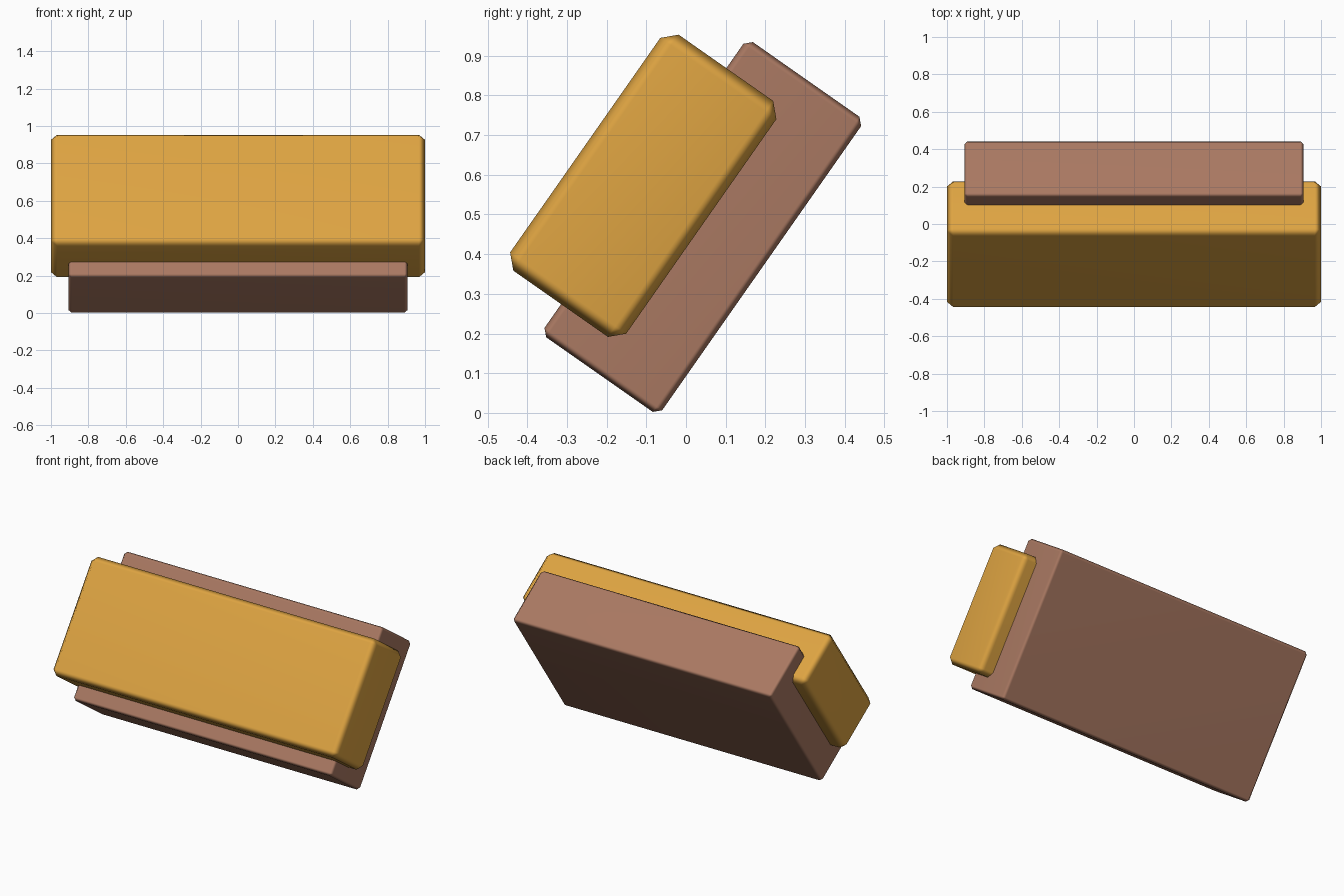
import bpy, math
from mathutils import Matrix

if "Cube" in bpy.data.objects:
    bpy.data.objects.remove(bpy.data.objects["Cube"])

TILT = Matrix.Rotation(math.radians(-35), 4, 'X')


def material(name, rgb):
    m = bpy.data.materials.new(name)
    m.diffuse_color = (*rgb, 1)
    m.use_nodes = True
    m.node_tree.nodes["Principled BSDF"].inputs["Base Color"].default_value = m.diffuse_color
    return m


def tilted_block(name, half_x, depth, length, bevel, mat):
    """Chamfered block; depth and length are (min, max) along the tilted y and z axes."""
    bpy.ops.mesh.primitive_cube_add(size=1)
    ob = bpy.context.object
    ob.name = name
    size = (2 * half_x, depth[1] - depth[0], length[1] - length[0])
    ob.data.transform(Matrix.Diagonal((*size, 1)))
    centre = Matrix.Translation((0, sum(depth) / 2, sum(length) / 2))
    ob.matrix_world = TILT @ centre
    ob.data.materials.append(mat)
    bev = ob.modifiers.new("chamfer", 'BEVEL')
    bev.width = bevel
    bev.segments = 1
    bpy.ops.object.shade_smooth()
    # area-weighted normals keep big faces nearly flat and soften the chamfers
    wn = ob.modifiers.new("normals", 'WEIGHTED_NORMAL')
    wn.mode = 'FACE_AREA'
    return ob


# front block, overlapping the slab behind it
tilted_block("front_block", 1.0, (-0.595, -0.238), (0.044, 0.770), 0.033,
             material("golden yellow", (0.73, 0.37, 0.054)))
# backing slab, standing on its lower edge
tilted_block("back_slab", 0.907, (-0.415, -0.053), (-0.046, 0.862), 0.017,
             material("dusty brown", (0.40, 0.19, 0.122)))
